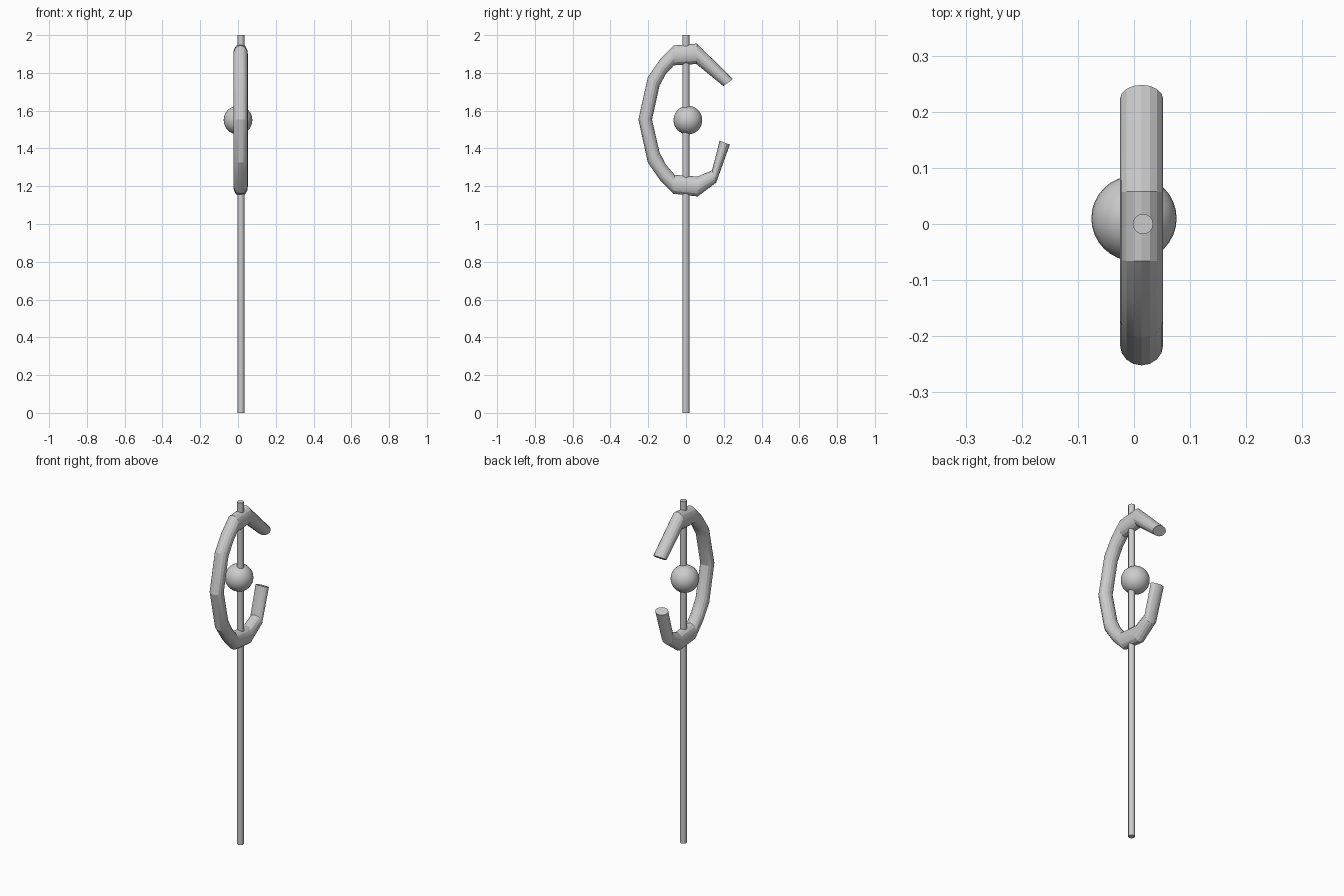
import bpy, bmesh, math

if "Cube" in bpy.data.objects:
    bpy.data.objects.remove(bpy.data.objects["Cube"])

def finish(obj, angle=30):
    bpy.ops.object.select_all(action='DESELECT')
    obj.select_set(True)
    bpy.context.view_layer.objects.active = obj
    bpy.ops.object.shade_smooth_by_angle(angle=math.radians(angle))

# Staff pole
bpy.ops.mesh.primitive_cylinder_add(vertices=16, radius=0.018, depth=2, location=(0.016, 0.0, 1.0))
pole = bpy.context.object
pole.name = "pole"
finish(pole)

# Orb in the middle of the hoop
bpy.ops.mesh.primitive_uv_sphere_add(segments=32, ring_count=16, radius=0.076, location=(0.0, 0.01, 1.55))
orb = bpy.context.object
orb.name = "orb"
finish(orb)

# Open hoop: (outer y, outer z, inner y, inner z) at each bend
SECTIONS = [
    (0.248, 1.767, 0.198, 1.730),
    (0.058, 1.955, 0.055, 1.847),
    (-0.066, 1.945, -0.063, 1.840),
    (-0.137, 1.872, -0.106, 1.795),
    (-0.202, 1.777, -0.140, 1.733),
    (-0.252, 1.553, -0.180, 1.553),
    (-0.202, 1.325, -0.140, 1.378),
    (-0.137, 1.232, -0.106, 1.314),
    (-0.066, 1.160, -0.060, 1.260),
    (0.062, 1.146, 0.060, 1.251),
    (0.160, 1.219, 0.138, 1.284),
    (0.232, 1.420, 0.178, 1.441),
]
SIDES = 16
bm = bmesh.new()
rings = []
for oy, oz, iy, iz in SECTIONS:
    cy, cz, hy, hz = (oy + iy) / 2, (oz + iz) / 2, (oy - iy) / 2, (oz - iz) / 2
    ring = []
    for k in range(SIDES):
        a = 2 * math.pi * k / SIDES
        ring.append(bm.verts.new((0.0135 + 0.0385 * math.sin(a),
                                  cy + hy * math.cos(a), cz + hz * math.cos(a))))
    rings.append(ring)
for r, s in zip(rings, rings[1:]):
    for k in range(SIDES):
        n = (k + 1) % SIDES
        bm.faces.new((r[k], r[n], s[n], s[k]))
bm.faces.new(rings[0])
bm.faces.new(rings[-1])
bmesh.ops.recalc_face_normals(bm, faces=bm.faces)
mesh = bpy.data.meshes.new("open_hoop")
bm.to_mesh(mesh)
bm.free()
hoop = bpy.data.objects.new("open_hoop", mesh)
bpy.context.collection.objects.link(hoop)
finish(hoop, 20)
